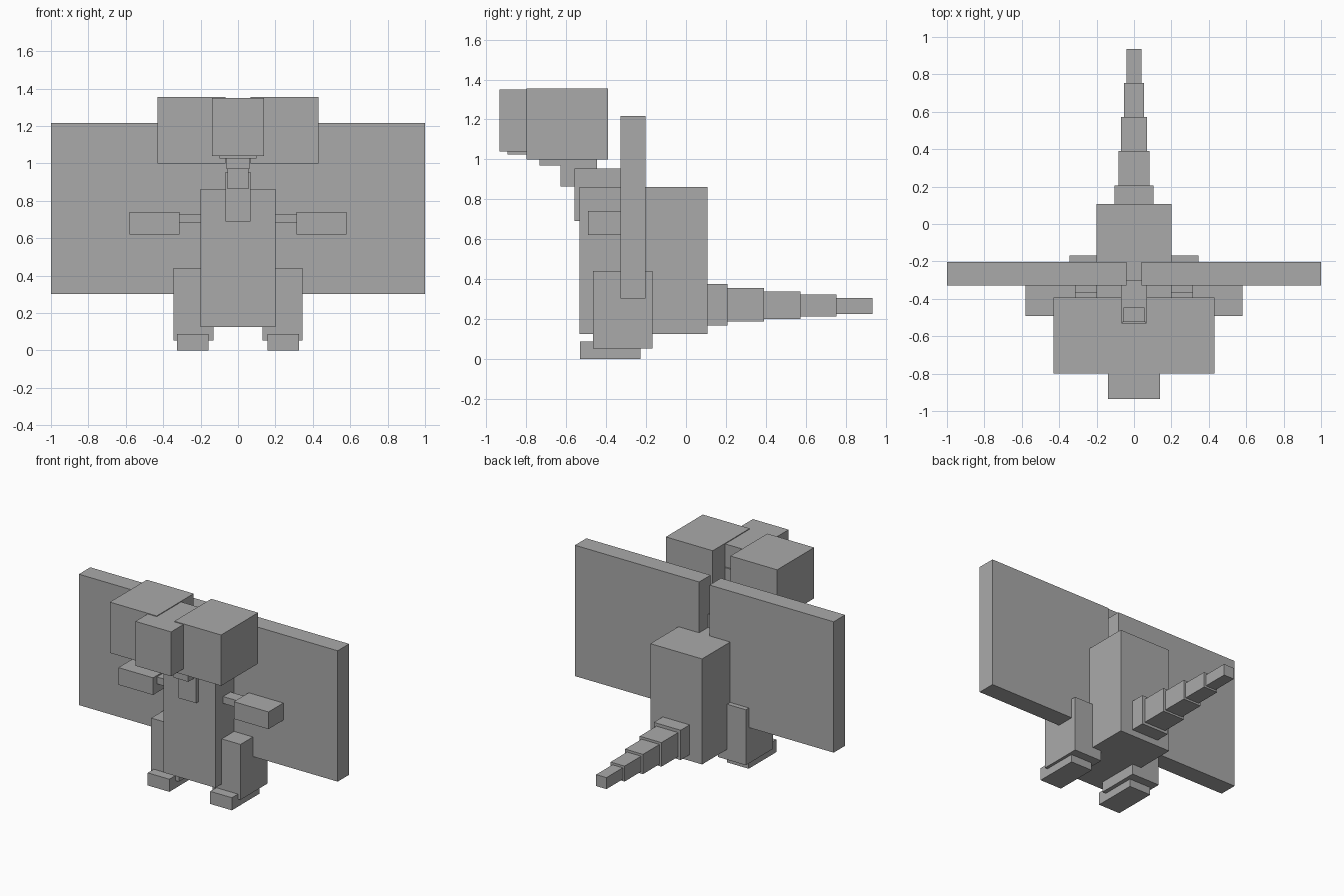
import bpy
import bmesh
from mathutils import Matrix, Vector

if "Cube" in bpy.data.objects:
    bpy.data.objects.remove(bpy.data.objects["Cube"])

grey = bpy.data.materials.new("plain_grey")
grey.diffuse_color = (0.4, 0.4, 0.4, 1.0)
grey.use_nodes = True
grey.node_tree.nodes["Principled BSDF"].inputs["Base Color"].default_value = grey.diffuse_color


def box(name, x, y, z):
    """Flat box spanning the given (low, high) ranges."""
    size = [b - a for a, b in (x, y, z)]
    centre = Vector([(a + b) / 2 for a, b in (x, y, z)])
    bm = bmesh.new()
    bmesh.ops.create_cube(bm, size=1.0, matrix=Matrix.Diagonal((*size, 1.0)))
    mesh = bpy.data.meshes.new(name)
    bm.to_mesh(mesh)
    bm.free()
    mesh.materials.append(grey)
    ob = bpy.data.objects.new(name, mesh)
    ob.location = centre
    bpy.context.collection.objects.link(ob)
    return ob


def middle(name, half, y, z):
    box(name, (-half, half), y, z)


def pair(name, x, y, z):
    """The same box on both sides of the body."""
    box("right_" + name, x, y, z)
    box("left_" + name, (-x[1], -x[0]), y, z)


# Torso
middle("body", 0.20, (-0.535, 0.108), (0.125, 0.862))

# Neck, stepping forward and up to the head
middle("lower_neck", 0.068, (-0.56, -0.30), (0.69, 0.955))
middle("middle_neck", 0.056, (-0.63, -0.447), (0.863, 1.10))
middle("upper_neck", 0.062, (-0.735, -0.52), (0.97, 1.19))

# Head with large ears on each side
middle("head", 0.138, (-0.935, -0.53), (1.04, 1.35))
middle("jaw", 0.10, (-0.895, -0.57), (1.025, 1.06))
pair("ear", (0.068, 0.43), (-0.80, -0.392), (1.0, 1.355))

# Wings
pair("wing", (0.04, 1.0), (-0.328, -0.202), (0.303, 1.217))

# Arms
pair("upper_arm", (0.19, 0.32), (-0.45, -0.367), (0.682, 0.73))
pair("forearm", (0.312, 0.58), (-0.492, -0.325), (0.62, 0.74))

# Legs and feet
pair("leg", (0.13, 0.345), (-0.465, -0.168), (0.053, 0.44))
pair("foot", (0.158, 0.325), (-0.532, -0.228), (0.0, 0.088))

# Tail segments, tapering towards the tip
ends = [0.02, 0.207, 0.391, 0.573, 0.755, 0.935]
halves = [0.104, 0.084, 0.069, 0.054, 0.040]
for i, half in enumerate(halves):
    mid = 0.272 - 0.0015 * i
    middle(f"tail_segment_{i + 1}", half, (ends[i], ends[i + 1]),
           (mid - half, mid + half))
